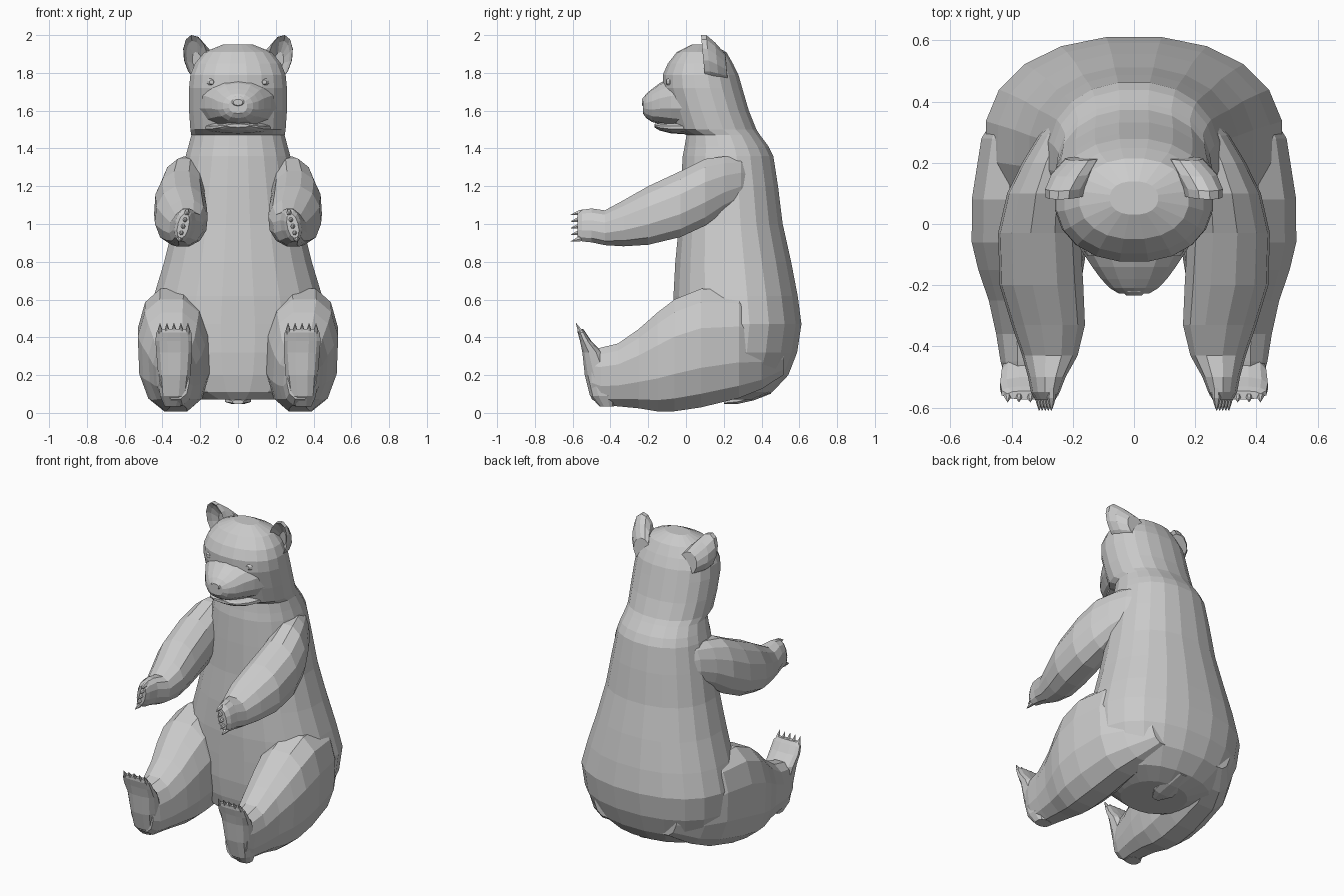
import bpy, bmesh
from math import sin, cos, pi, copysign
from mathutils import Vector


def ring(axis, pos, a0, a1, b0, b1, lean, n, e=2.2):
    """Superellipse outline: axis 'z' spans x/y at a height, axis 'y' spans x/z at a depth."""
    pts = []
    for i in range(n):
        t = 2 * pi * (i + 0.5) / n
        c, s = cos(t), sin(t)
        h = copysign(abs(s) ** (2 / e), s)
        a = (a0 + a1) / 2 + (a1 - a0) / 2 * copysign(abs(c) ** (2 / e), c) + lean * h
        b = (b0 + b1) / 2 + (b1 - b0) / 2 * h
        pts.append(Vector((a, b, pos) if axis == 'z' else (a, pos, b)))
    return pts


def skin(bm, rings):
    """Bridge equal-sized rings and close both ends."""
    rows = [[bm.verts.new(p) for p in r] for r in rings]
    n = len(rows[0])
    for r, s in zip(rows, rows[1:]):
        for i in range(n):
            j = (i + 1) % n
            bm.faces.new((r[i], r[j], s[j], s[i]))
    bm.faces.new(rows[0][::-1])
    bm.faces.new(rows[-1])


def part(name, lofts, mirror=False):
    bm = bmesh.new()
    for rings in lofts:
        skin(bm, rings)
    bmesh.ops.recalc_face_normals(bm, faces=bm.faces)
    me = bpy.data.meshes.new(name)
    bm.to_mesh(me)
    bm.free()
    ob = bpy.data.objects.new(name, me)
    bpy.context.collection.objects.link(ob)
    if mirror:
        ob.modifiers.new("Mirror", 'MIRROR').use_mirror_merge = False
    return ob


def loft(axis, rows, n, e=2.2, lean=0.0):
    return [ring(axis, *r, lean, n, e) for r in rows]


def claw(base, tip, r):
    """Tapering spike."""
    base, tip = Vector(base), Vector(tip)
    q = (tip - base).to_track_quat('Z', 'Y')
    return [[base.lerp(tip, t) + q @ Vector((k * r * cos(a), k * r * sin(a), 0))
             for a in (i * pi / 3 for i in range(6))]
            for t, k in ((-0.7, 0.8), (0, 1), (0.5, 0.6), (1, 0.08))]


# Torso, neck and head: height, front y, back y, half width
trunk = [(0.07, 0.0, 0.36, 0.2), (0.11, -0.04, 0.46, 0.33), (0.2, -0.06, 0.545, 0.43),
         (0.32, -0.07, 0.592, 0.475), (0.47, -0.07, 0.615, 0.49), (0.62, -0.07, 0.595, 0.45),
         (0.8, -0.06, 0.56, 0.395), (1.0, -0.04, 0.515, 0.345), (1.2, -0.03, 0.49, 0.31),
         (1.36, -0.02, 0.465, 0.28), (1.41, -0.01, 0.44, 0.266), (1.47, 0.0, 0.395, 0.25),
         (1.5, -0.06, 0.375, 0.255), (1.6, -0.09, 0.335, 0.262), (1.72, -0.125, 0.3, 0.262),
         (1.79, -0.125, 0.28, 0.255), (1.85, -0.098, 0.25, 0.23), (1.91, -0.05, 0.215, 0.18),
         (1.95, 0.03, 0.14, 0.08)]
part("torso_and_head", [loft('z', [(z, -w, w, f, b) for z, f, b, w in trunk], 20)])

# Muzzle, lower jaw and nose: depth, half width, bottom, top
muzzle = [(0.0, 0.22, 1.5, 1.8), (-0.08, 0.18, 1.515, 1.775), (-0.14, 0.14, 1.53, 1.745),
          (-0.18, 0.11, 1.54, 1.715), (-0.21, 0.08, 1.56, 1.69), (-0.228, 0.05, 1.585, 1.665)]
jaw = [(0.04, 0.2, 1.472, 1.55), (-0.08, 0.145, 1.48, 1.54),
       (-0.14, 0.105, 1.495, 1.535), (-0.168, 0.06, 1.512, 1.53)]
nose = [(-0.19, 0.05, 1.625, 1.69), (-0.222, 0.04, 1.622, 1.675), (-0.234, 0.025, 1.628, 1.66)]
for name, rows in (("muzzle", muzzle), ("lower_jaw", jaw), ("nose", nose)):
    part(name, [loft('y', [(y, -w, w, b, t) for y, w, b, t in rows], 14)])

# Eyes
part("eye", [loft('y', [(-0.05, 0.115, 0.165, 1.73, 1.775), (-0.088, 0.115, 0.165, 1.73, 1.775),
                        (-0.104, 0.128, 0.152, 1.74, 1.763)], 10, 2)], True)


# Cupped ears: hollow front, rim, then broad back settling into the head
def ear_ring(cx, cy, cz, rx, rz):
    pts = []
    for i in range(12):
        u, v = rx * cos(i * pi / 6), rz * sin(i * pi / 6)
        pts.append(Vector((cx + u + 0.22 * v, cy - 0.1 * v, cz + v - 0.22 * u)))
    return pts


part("ear", [[ear_ring(0.215, 0.15, 1.86, 0.025, 0.05), ear_ring(0.222, 0.12, 1.87, 0.047, 0.1),
              ear_ring(0.222, 0.092, 1.88, 0.062, 0.12), ear_ring(0.22, 0.12, 1.88, 0.066, 0.12),
              ear_ring(0.2, 0.165, 1.86, 0.07, 0.1), ear_ring(0.165, 0.215, 1.83, 0.06, 0.07)]], True)

# Arms: depth, inner x, outer x, bottom, top; shoulder sinks into the torso
arm = [(0.4, 0.14, 0.2, 1.15, 1.3), (0.29, 0.17, 0.31, 1.11, 1.36),
       (0.2, 0.18, 0.365, 1.06, 1.362), (0.1, 0.18, 0.415, 0.985, 1.35),
       (-0.03, 0.175, 0.445, 0.925, 1.285), (-0.2, 0.165, 0.44, 0.885, 1.205),
       (-0.33, 0.16, 0.4, 0.878, 1.13), (-0.43, 0.185, 0.365, 0.885, 1.075),
       (-0.5, 0.225, 0.345, 0.9, 1.085), (-0.55, 0.245, 0.335, 0.905, 1.078),
       (-0.575, 0.26, 0.32, 0.925, 1.055)]
part("arm", [loft('y', arm, 12, 2.2, -0.012)], True)
part("front_claws", [claw((0.31 - 0.01 * i, -0.565, 0.92 + 0.035 * i),
                          (0.31 - 0.01 * i, -0.61, 0.908 + 0.035 * i), 0.015)
                     for i in range(5)], True)

# Legs: the hip sinks into the rump
leg = [(0.52, 0.15, 0.3, 0.2, 0.45), (0.4, 0.14, 0.425, 0.12, 0.56),
       (0.28, 0.14, 0.5, 0.07, 0.655), (0.08, 0.14, 0.532, 0.02, 0.667),
       (-0.06, 0.15, 0.532, 0.0, 0.61), (-0.15, 0.165, 0.51, 0.0, 0.54),
       (-0.25, 0.185, 0.475, 0.018, 0.45), (-0.36, 0.215, 0.45, 0.03, 0.372),
       (-0.45, 0.24, 0.435, 0.035, 0.35), (-0.5, 0.26, 0.42, 0.07, 0.335)]
part("leg", [loft('y', leg, 12, 2.4, 0.012)], True)

# Upright feet: height, inner x, outer x, front y, back y
foot = [(0.035, 0.3, 0.39, -0.46, -0.38), (0.09, 0.265, 0.415, -0.51, -0.37),
        (0.2, 0.25, 0.425, -0.538, -0.38), (0.32, 0.24, 0.435, -0.55, -0.44),
        (0.38, 0.24, 0.44, -0.562, -0.5), (0.425, 0.245, 0.435, -0.574, -0.53),
        (0.445, 0.265, 0.415, -0.574, -0.545)]
part("foot", [loft('z', foot, 12, 2.6)], True)
part("hind_claws", [claw((0.265 + 0.037 * i, -0.562, 0.435),
                         (0.265 + 0.037 * i, -0.582, 0.475), 0.013)
                    for i in range(5)], True)

# Short flat tail
tail = [(0.2, 0.03, 0.045, 0.07), (0.27, 0.075, 0.045, 0.09),
        (0.36, 0.07, 0.065, 0.12), (0.45, 0.04, 0.1, 0.15)]
part("tail", [loft('y', [(y, -w, w, b, t) for y, w, b, t in tail], 8)])
